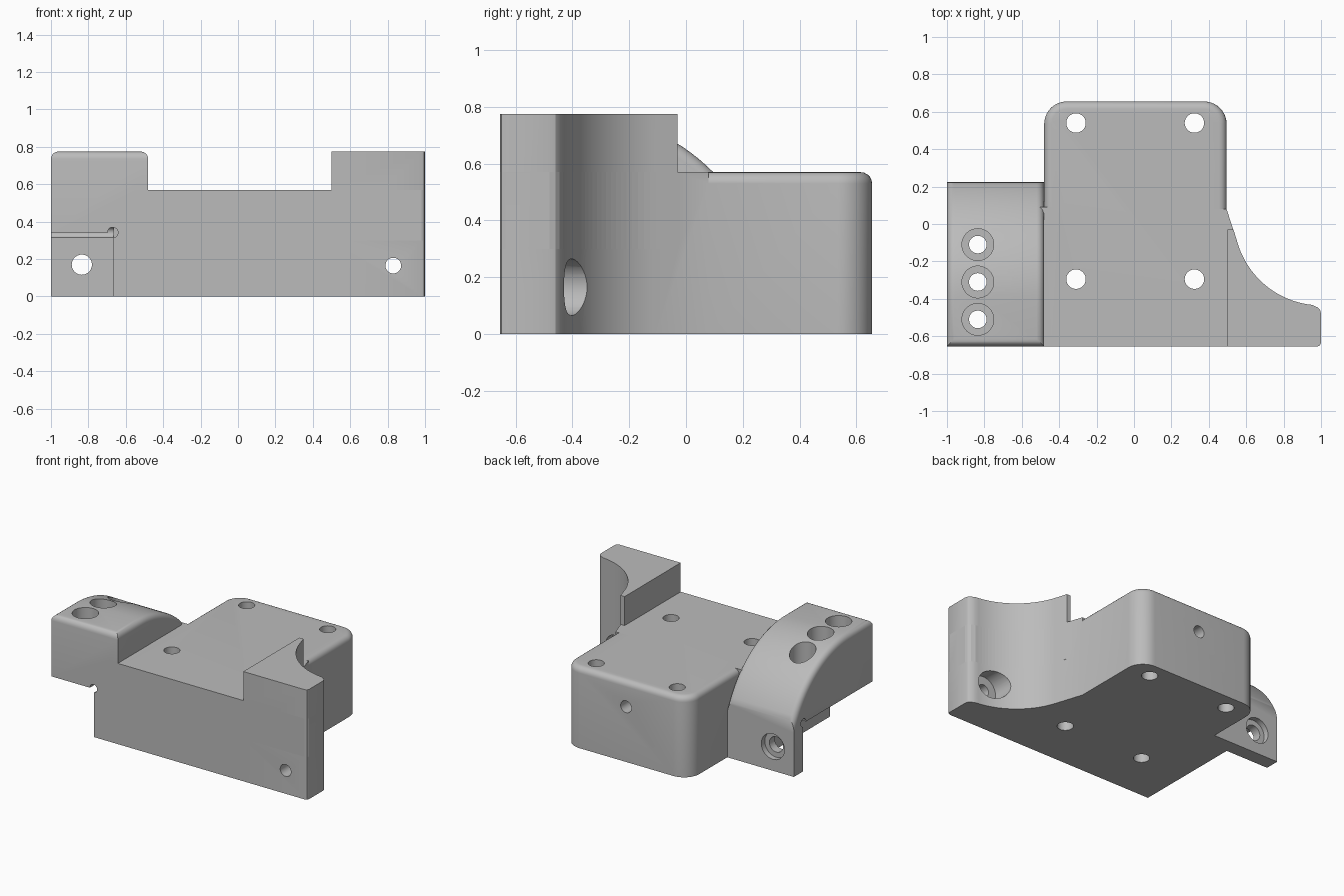
import bpy, bmesh, math
from mathutils import Matrix, Vector

if "Cube" in bpy.data.objects:
    bpy.data.objects.remove(bpy.data.objects["Cube"])

grey = bpy.data.materials.new("plain_grey")
grey.diffuse_color = (0.5, 0.5, 0.5, 1)
grey.use_nodes = True
grey.node_tree.nodes["Principled BSDF"].inputs["Base Color"].default_value = grey.diffuse_color


def arc(cx, cy, r, a0, a1, n):
    return [(cx + r * math.cos(math.radians(a0 + (a1 - a0) * i / n)),
             cy + r * math.sin(math.radians(a0 + (a1 - a0) * i / n))) for i in range(n + 1)]


def prism(name, outline, lo, hi, axis="z", rule=None, radius=0.04):
    """Extrude an outline along z (xy outline) or x (yz outline), rounding edges chosen by rule."""
    bm = bmesh.new()
    place = (lambda p, t: (p[0], p[1], t)) if axis == "z" else (lambda p, t: (t, p[0], p[1]))
    a = [bm.verts.new(place(p, lo)) for p in outline]
    b = [bm.verts.new(place(p, hi)) for p in outline]
    n = len(outline)
    bm.faces.new(a)
    bm.faces.new(b)
    for i in range(n):
        bm.faces.new((a[i], a[(i + 1) % n], b[(i + 1) % n], b[i]))
    bmesh.ops.recalc_face_normals(bm, faces=bm.faces)
    if rule:
        edges = [e for e in bm.edges if rule(*[v.co for v in e.verts])]
        bmesh.ops.bevel(bm, geom=edges, offset=radius, segments=5, profile=0.5, affect='EDGES')
    return finish(name, bm)


def finish(name, bm):
    mesh = bpy.data.meshes.new(name)
    bm.to_mesh(mesh)
    bm.free()
    mesh.materials.append(grey)
    ob = bpy.data.objects.new(name, mesh)
    bpy.context.collection.objects.link(ob)
    return ob


def box(name, x0, x1, y0, y1, z0, z1):
    return prism(name, [(x0, y0), (x1, y0), (x1, y1), (x0, y1)], z0, z1)


def rod(start, axis, r, length):
    """Cylinder cutter from a start point along an axis."""
    d = Vector(axis)
    bm = bmesh.new()
    m = Matrix.Translation(Vector(start) + d * length / 2) @ d.to_track_quat('Z', 'Y').to_matrix().to_4x4()
    bmesh.ops.create_cone(bm, cap_ends=True, segments=40, radius1=r, radius2=r, depth=length, matrix=m)
    return finish("hole_cutter", bm)


def combine(target, tool, operation):
    mod = target.modifiers.new("combine", 'BOOLEAN')
    mod.operation, mod.solver, mod.object = operation, 'EXACT', tool
    bpy.context.view_layer.objects.active = target
    bpy.ops.object.modifier_apply(modifier=mod.name)
    bpy.data.objects.remove(tool, do_unlink=True)


F = -0.655   # front plane
TOP = 0.57   # deck height
HIGH = 0.775  # raised height

# central block, rounded at the back corners and along its upper rim
outline = ([(-0.48, F), (0.495, F)] + arc(0.375, 0.535, 0.12, 0, 90, 10)
           + arc(-0.36, 0.535, 0.12, 90, 180, 10))
body = prism("bracket_body", outline, 0, TOP,
             rule=lambda p, q: min(p.z, q.z) > 0.5 and max(p.y, q.y) > F + 0.1)

# left arm with a curved top
top = arc(-0.395, 0.085, 0.69, 26.5, 90, 24)
arm = prism("left_arm", [(F, 0), (0.225, 0)] + top + [(F, HIGH)], -1, -0.48, "x",
            rule=lambda p, q: min(p.z, q.z) > 0.38
            and (abs(p.x - q.x) < 1e-4 or max(p.y, q.y) < F + 0.01)
            and not (p.y > 0.2 and q.y > 0.2 and abs(p.z - q.z) < 1e-4))
# space under the arm, with relief grooves in its corners
combine(arm, box("recess", -1.2, -0.665, -0.9, 0.125, -0.2, 0.34), 'DIFFERENCE')
combine(arm, rod((-0.67, -0.9, 0.342), (0, 1, 0), 0.028, 1.025), 'DIFFERENCE')
combine(arm, rod((-1.2, 0.118, 0.342), (1, 0, 0), 0.028, 0.535), 'DIFFERENCE')

# right wing with a concave back, low root and raised main part
curve = [(1, -0.48), (0.995, -0.46), (0.98, -0.445)] + arc(1, 0.03, 0.465, 264, 197, 24)
front = [(0.98, F), (0.994, F + 0.006), (1, F + 0.02)]
root = prism("wing_root", [(0.4, F)] + front + curve + [(0.495, 0.08), (0.4, 0.08)], 0, TOP)
wing = prism("right_wing", [(0.5, F)] + front + curve + [(0.532, -0.03), (0.5, -0.03)], 0.3, HIGH)
shoulder = box("left_shoulder", -0.55, -0.4, F, 0.09, 0.1, TOP)

for part in (shoulder, arm, root, wing):
    combine(body, part, 'UNION')

# vertical mounting holes through the deck
for x in (-0.31, 0.323):
    for y in (-0.295, 0.54):
        combine(body, rod((x, y, -0.1), (0, 0, 1), 0.052, 1), 'DIFFERENCE')

# counterbored holes down through the arm
for y in (-0.11, -0.31, -0.51):
    combine(body, rod((-0.835, y, 0.2), (0, 0, 1), 0.047, 0.8), 'DIFFERENCE')
    combine(body, rod((-0.835, y, 0.47), (0, 0, 1), 0.085, 0.5), 'DIFFERENCE')

# flange hole, wing hole and blind hole in the back
combine(body, rod((-0.835, 0.0, 0.17), (0, 1, 0), 0.054, 0.4), 'DIFFERENCE')
combine(body, rod((-0.835, 0.185, 0.17), (0, 1, 0), 0.09, 0.2), 'DIFFERENCE')
combine(body, rod((0.83, -0.8, 0.165), (0, 1, 0), 0.042, 0.6), 'DIFFERENCE')
combine(body, rod((0.83, -0.5, 0.165), (0, 1, 0), 0.1, 0.4), 'DIFFERENCE')
combine(body, rod((0.01, 0.35, 0.39), (0, 1, 0), 0.042, 0.5), 'DIFFERENCE')

body.select_set(True)
bpy.context.view_layer.objects.active = body
bpy.ops.object.shade_smooth_by_angle(angle=math.radians(30))
